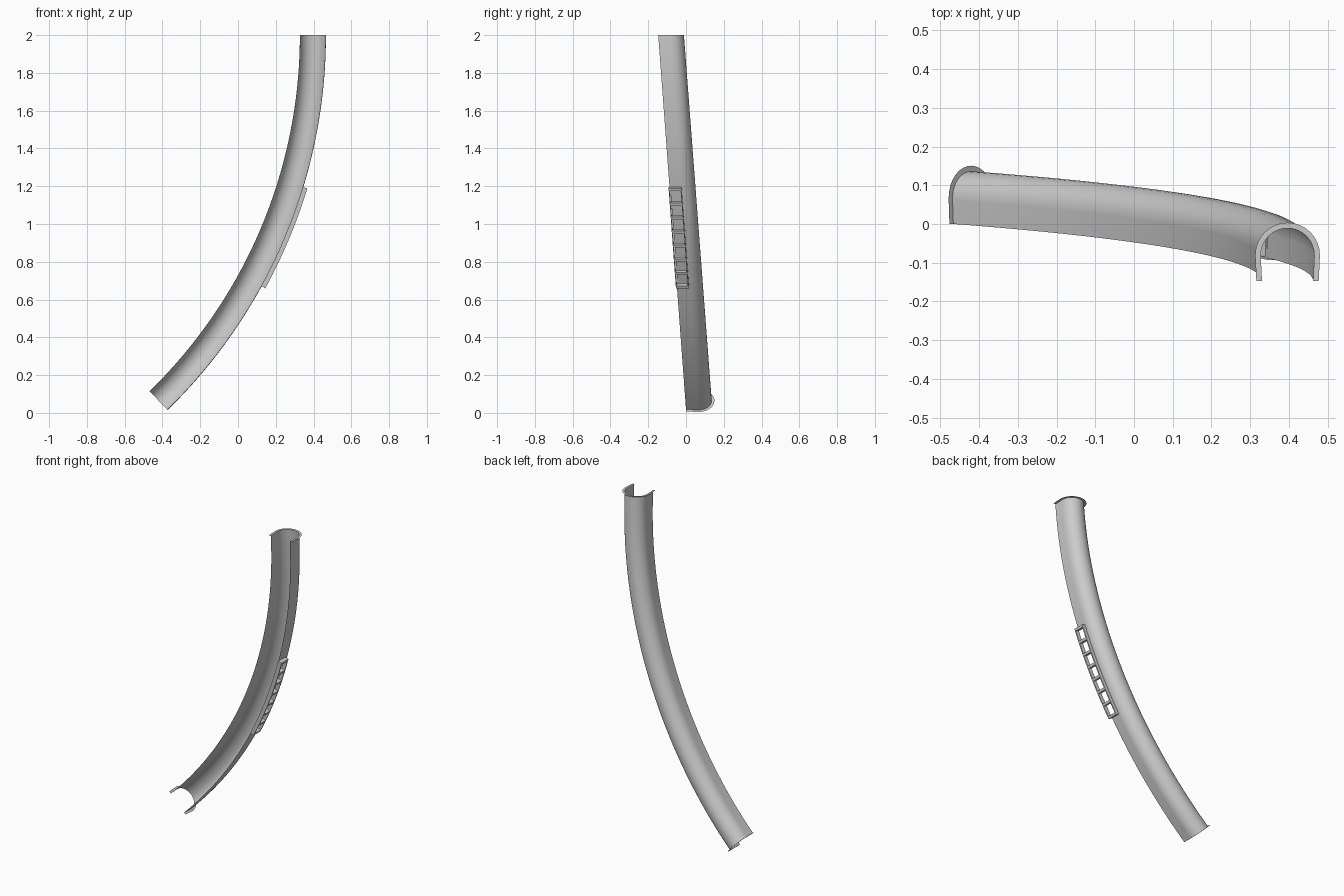
import bpy
from math import sin, cos, pi

if "Cube" in bpy.data.objects:
    bpy.data.objects.remove(bpy.data.objects["Cube"])

R, SWEEP = 2.70, 0.799      # radius and angle of the curved path
STEPS = 48
HALF_W, ARM = 0.069, 0.067  # half width of the channel, depth of the straight arms
RAIL0, RAIL1 = 0.295, 0.501 # angular range of the vent on the right arm
RAIL_D = 0.062              # depth of the vent


def place(t, n, d):
    """Path angle t, sideways offset n, depth d behind the front edge."""
    zc = 2 - R * sin(t)
    front = -0.147 * (zc - 0.066) / 1.934
    return (0.3965 - R * (1 - cos(t)) + n * cos(t), front + d, zc - n * sin(t))


def make(name, verts, faces):
    me = bpy.data.meshes.new(name)
    me.from_pydata(verts, [], faces)
    me.update()
    ob = bpy.data.objects.new(name, me)
    bpy.context.collection.objects.link(ob)
    bpy.ops.object.select_all(action='DESELECT')
    ob.select_set(True)
    bpy.context.view_layer.objects.active = ob
    bpy.ops.object.shade_smooth_by_angle(angle=0.6)
    return ob


def profile(grow):
    """U shape from right arm tip over the back to the left arm tip."""
    r = HALF_W + grow
    pts = [(r - 0.003, 0), (r, RAIL_D)]
    pts += [(r * cos(i * pi / 16), ARM + r * sin(i * pi / 16)) for i in range(17)]
    return pts + [(-r, RAIL_D), (-r + 0.003, 0)]


# Curved channel, with the vent opening left out of the right arm
angles = sorted([i * SWEEP / STEPS for i in range(STEPS + 1)] + [RAIL0, RAIL1])
prof = profile(0)
m = len(prof)
verts = [place(t, n, d) for t in angles for n, d in prof]
faces = []
for i in range(len(angles) - 1):
    mid = (angles[i] + angles[i + 1]) / 2
    for j in range(m - 1):
        if j == 0 and RAIL0 < mid < RAIL1:
            continue
        a = i * m + j
        faces.append((a, a + m, a + m + 1, a + 1))
make("channel", verts, faces)

# Flat flange around each end
for name, t in (("top_flange", 0), ("bottom_flange", SWEEP)):
    v = [place(t, n, d) for g in (0, 0.0145) for n, d in profile(g)]
    make(name, v, [(j, j + 1, j + 1 + m, j + m) for j in range(m - 1)])


# Ladder-like vent frame made of bars that follow the curve
def bar(name, t0, t1, d0, d1, steps):
    n0, n1 = HALF_W - 0.003, HALF_W + 0.022
    v, f = [], []
    for i in range(steps + 1):
        t = t0 + (t1 - t0) * i / steps
        v += [place(t, n, d) for n, d in ((n0, d0), (n1, d0), (n1, d1), (n0, d1))]
    for i in range(steps):
        for k in range(4):
            a, b = i * 4 + k, i * 4 + (k + 1) % 4
            f.append((a, b, b + 4, a + 4))
    e = steps * 4
    f += [(3, 2, 1, 0), (e, e + 1, e + 2, e + 3)]
    make(name, v, f)


bar("vent_front_bar", RAIL0, RAIL1, -0.005, 0.001, 14)
bar("vent_back_bar", RAIL0, RAIL1, RAIL_D - 0.004, RAIL_D + 0.002, 14)
CELLS, W = 7, 0.0055
for i in range(CELLS + 1):
    t = RAIL0 + (RAIL1 - RAIL0 - W) * i / CELLS
    bar(f"vent_rung_{i + 1}", t, t + W, 0, RAIL_D, 1)
